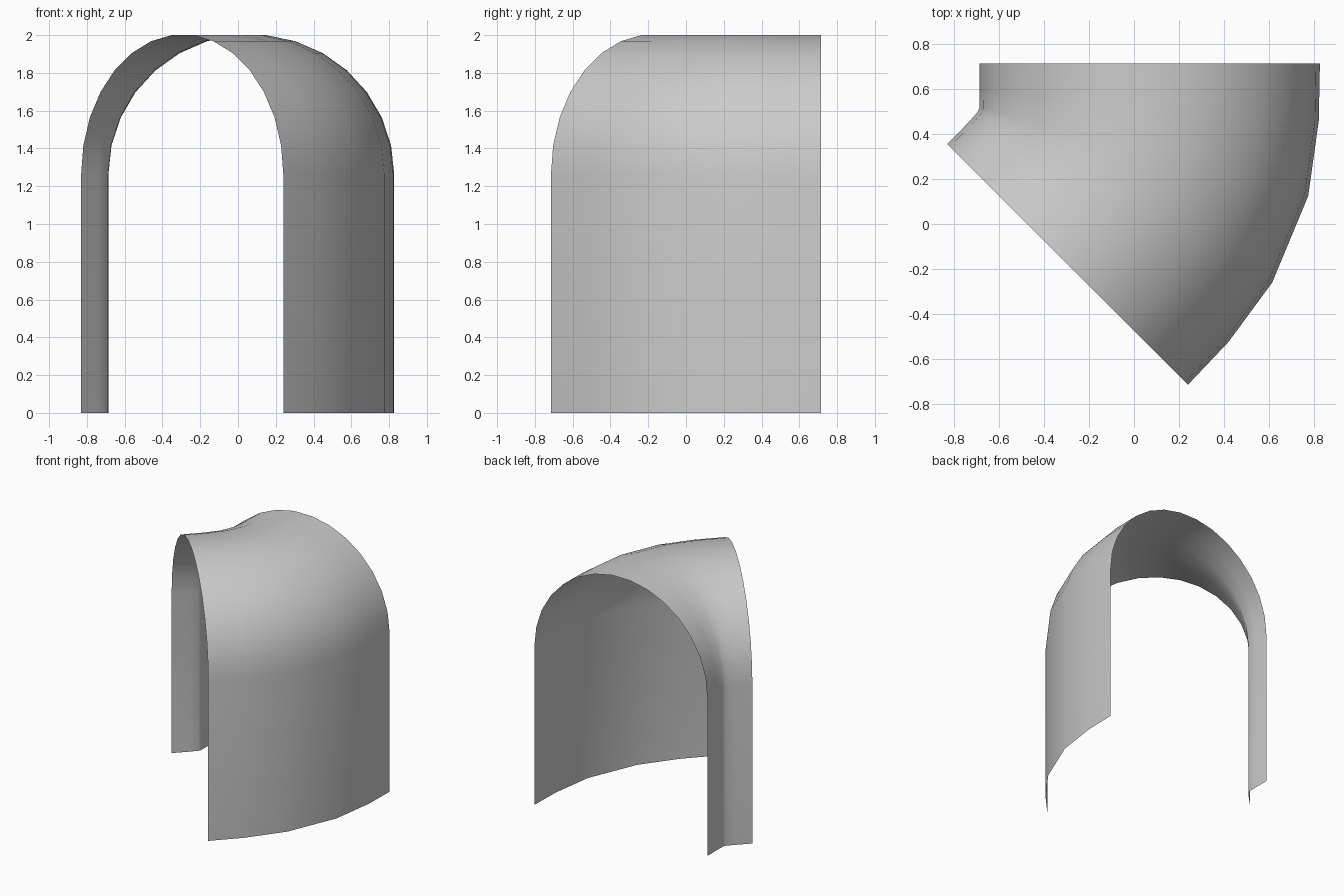
import bpy, bmesh
from math import cos, sin, pi, radians
from mathutils import Vector

cube = bpy.data.objects.get("Cube")
if cube:
    bpy.data.objects.remove(cube, do_unlink=True)

HALF_WIDTH, SPRING_Z, RISE, ARCH_STEPS = 0.757, 1.262, 0.742, 15

# Outer foot of each arch rib along the bend, with its turn in degrees
RIBS = [(0.827, 0.715, 0), (0.822, 0.46, 5), (0.775, 0.125, 15),
        (0.615, -0.26, 30), (0.42, -0.525, 40), (0.24, -0.715, 45)]


def arch_profile():
    """Upright legs joined by a half-round vault, as (offset, height)."""
    vault = [(HALF_WIDTH * cos(pi * i / ARCH_STEPS),
              SPRING_Z + RISE * sin(pi * i / ARCH_STEPS))
             for i in range(ARCH_STEPS + 1)]
    return [(HALF_WIDTH, 0)] + vault + [(-HALF_WIDTH, 0)]


def make_material(name, colour):
    mat = bpy.data.materials.new(name)
    mat.use_nodes = True
    mat.diffuse_color = colour
    mat.node_tree.nodes["Principled BSDF"].inputs["Base Color"].default_value = colour
    return mat


# Thin tunnel shell swept through the bend
bm = bmesh.new()
rows = []
for x, y, turn in RIBS:
    across = Vector((cos(radians(turn)), -sin(radians(turn)), 0))
    centre = Vector((x, y, 0)) - across * HALF_WIDTH
    rows.append([bm.verts.new(centre + across * u + Vector((0, 0, z)))
                 for u, z in arch_profile()])
for a, b in zip(rows, rows[1:]):
    for i in range(len(a) - 1):
        bm.faces.new((a[i], a[i + 1], b[i + 1], b[i]))

mesh = bpy.data.meshes.new("tunnel_bend")
bm.normal_update()
if max(bm.faces, key=lambda f: f.calc_center_median().z).normal.z < 0:
    bmesh.ops.reverse_faces(bm, faces=bm.faces[:])
for face in bm.faces:
    face.smooth = True
bm.to_mesh(mesh)
bm.free()

tunnel = bpy.data.objects.new("tunnel_bend", mesh)
bpy.context.collection.objects.link(tunnel)
mesh.materials.append(make_material("plain_grey", (0.6, 0.6, 0.6, 1)))
